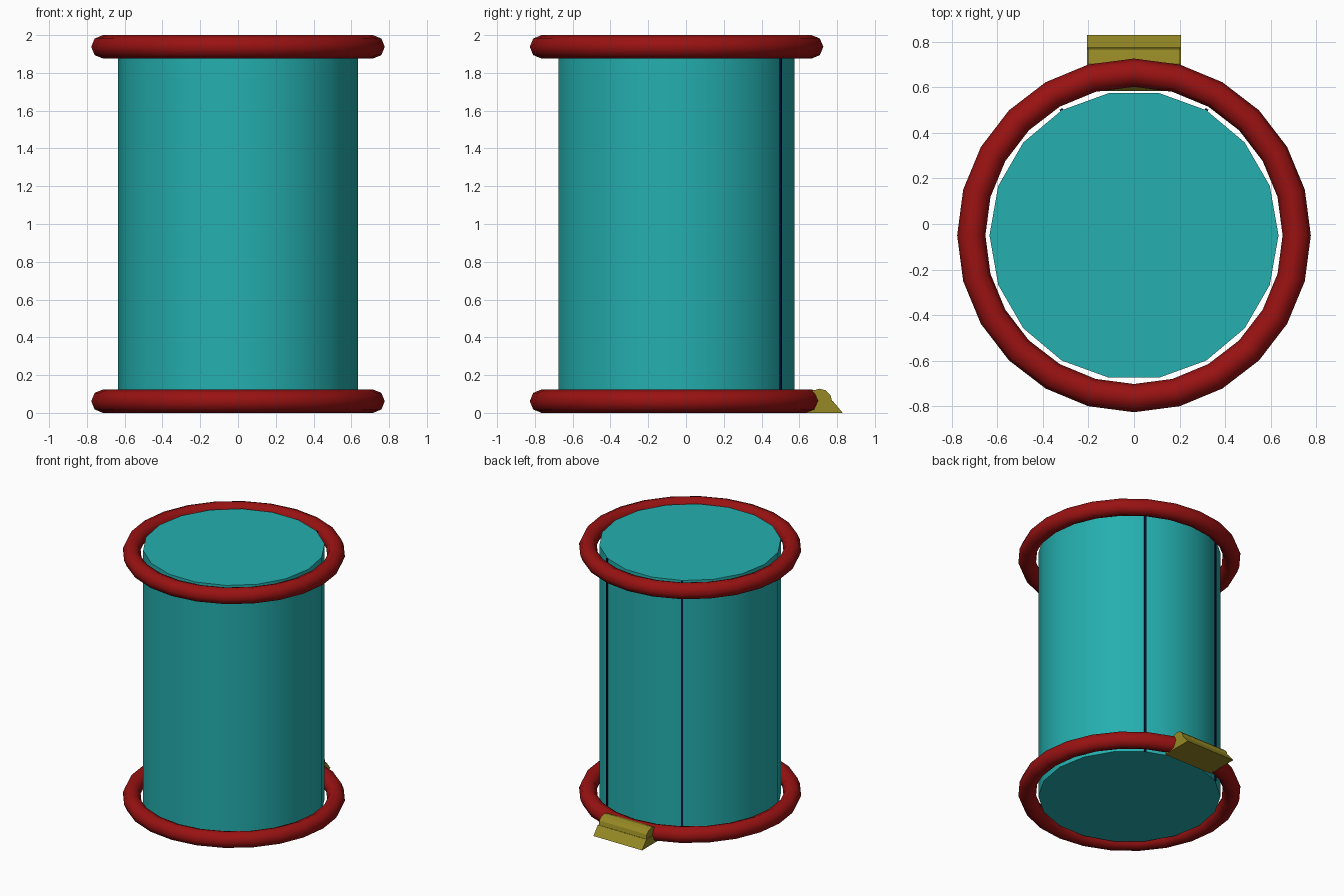
import bpy, math
from math import radians, cos, sin

if "Cube" in bpy.data.objects:
    bpy.data.objects.remove(bpy.data.objects["Cube"], do_unlink=True)

AXIS_Y = -0.05      # drum axis
DRUM_R = 0.635


def material(name, rgb):
    mat = bpy.data.materials.new(name)
    mat.use_nodes = True
    colour = (*rgb, 1)
    mat.diffuse_color = colour
    mat.node_tree.nodes["Principled BSDF"].inputs["Base Color"].default_value = colour
    return mat


teal = material("teal", (0.018, 0.43, 0.43))
red = material("dark red", (0.32, 0.006, 0.006))
olive = material("olive", (0.30, 0.25, 0.018))
navy = material("navy", (0.003, 0.005, 0.05))


def finish(name, mat, smooth_angle=None):
    obj = bpy.context.object
    obj.name = name
    obj.data.materials.append(mat)
    if smooth_angle:
        bpy.ops.object.shade_smooth_by_angle(angle=radians(smooth_angle))
    return obj


def prism(name, profile, half_width, mat):
    """Extrude a (y, z) outline along x."""
    n = len(profile)
    verts = [(x, y, z) for x in (-half_width, half_width) for y, z in profile]
    faces = [tuple(reversed(range(n))), tuple(range(n, 2 * n))]
    faces += [(i, (i + 1) % n, n + (i + 1) % n, n + i) for i in range(n)]
    mesh = bpy.data.meshes.new(name)
    mesh.from_pydata(verts, [], faces)
    obj = bpy.data.objects.new(name, mesh)
    bpy.context.collection.objects.link(obj)
    mesh.materials.append(mat)
    return obj


# Drum body, with a flat facing the back
bpy.ops.mesh.primitive_cylinder_add(vertices=18, radius=DRUM_R, depth=1.96,
                                    location=(0, AXIS_Y, 1), rotation=(0, 0, radians(90)))
finish("drum_body", teal, 30)

# Loose hoops around both ends
for name, z in (("bottom_hoop", 0.062), ("top_hoop", 1.938)):
    bpy.ops.mesh.primitive_torus_add(major_segments=24, minor_segments=8,
                                     major_radius=0.715, minor_radius=0.062,
                                     location=(0, AXIS_Y, z))
    finish(name, red, 50)

# Thin door seams on the back
for name, angle in (("left_seam", 60), ("right_seam", 120)):
    a = radians(angle)
    bpy.ops.mesh.primitive_cube_add(size=1, rotation=(0, 0, a),
                                    location=(DRUM_R * cos(a), AXIS_Y + DRUM_R * sin(a), 1))
    bpy.context.object.scale = (0.014, 0.014, 1.96)
    finish(name, navy)

# Step at the foot of the back: sloped base with a rounded ridge
prism("step_base", [(0.585, 0), (0.83, 0), (0.776, 0.064), (0.639, 0.064)], 0.207, olive)
ridge = [(0.7075 + 0.066 * cos(radians(a)), 0.062 + 0.066 * sin(radians(a)))
         for a in range(0, 181, 30)]
prism("step_ridge", ridge, 0.202, olive)
